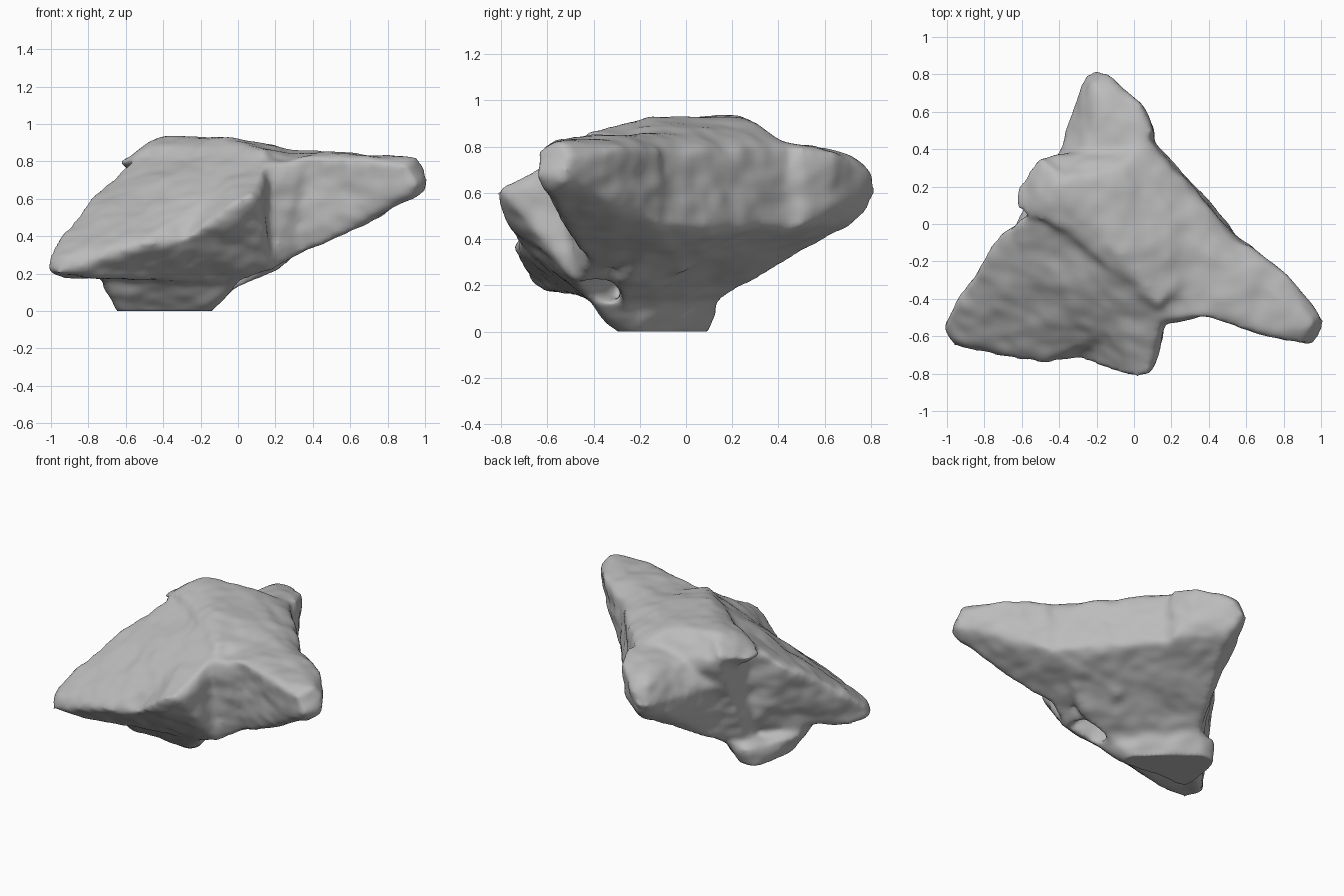
import bpy
import bmesh
from mathutils import Vector, noise

default_cube = bpy.data.objects.get("Cube")
if default_cube:
    bpy.data.objects.remove(default_cube, do_unlink=True)


def make_material(name, colour):
    material = bpy.data.materials.new(name)
    material.use_nodes = True
    material.diffuse_color = colour
    shader = material.node_tree.nodes["Principled BSDF"]
    shader.inputs["Base Color"].default_value = colour
    shader.inputs["Roughness"].default_value = 0.9
    return material


def add_chunk(target, points):
    """Add the convex hull of a few corner points to the target mesh."""
    chunk = bmesh.new()
    for point in points:
        chunk.verts.new(point)
    hull = bmesh.ops.convex_hull(chunk, input=chunk.verts)
    unused = [v for v in hull["geom_interior"] if isinstance(v, bmesh.types.BMVert)]
    bmesh.ops.delete(chunk, geom=unused, context="VERTS")
    bmesh.ops.recalc_face_normals(chunk, faces=chunk.faces)
    copies = {v: target.verts.new(v.co) for v in chunk.verts}
    for face in chunk.faces:
        target.faces.new([copies[v] for v in face.verts])
    chunk.free()


# Steep foot, sunk slightly below the ground so it can be cut flat
foot = [
    (-.63, -.24, -.04), (-.2, -.26, -.04), (-.18, -.18, -.04),
    (-.5, .08, -.04), (-.58, .08, -.04), (0, -.42, .13), (0, -.28, .13),
    (-.42, .14, .14), (-.55, .12, .12), (-.73, -.2, .15), (-.73, -.42, .17),
    (-.3, -.44, .16),
]

# Central mass with the plateau, the overhanging wall and the long underside
core = [
    (0, -.28, .12), (-.4, .12, .13), (-.5, .06, .12), (-.5, -.2, .12),
    (-.42, .22, .935), (-.15, .27, .935), (-.08, -.14, .93), (-.52, .06, .87),
    (-.5, .35, .8), (.14, -.43, .86), (.45, -.1, .84), (.1, .43, .81),
    (.6, -.14, .77), (.4, .1, .43), (.56, -.05, .46), (.1, .45, .46),
    (.2, -.3, .21),
]

# Broad slope running down to the low left tip
slope = [
    (-1.02, -.54, .29), (-1.02, -.55, .21), (-.96, -.66, .2), (-.95, -.63, .29),
    (-.94, -.46, .18), (-.75, -.62, .17), (-.68, -.24, .18), (-.5, 0, .2),
    (-.3, -.73, .37), (-.5, -.75, .36), (-.1, -.1, .91), (-.48, .1, .87),
    (-.83, -.27, .55), (-.72, -.05, .67), (0, -.42, .15), (.14, -.45, .84),
]

# Front nose
nose = [
    (.07, -.82, .62), (-.03, -.82, .58), (0, -.79, .5), (.13, -.7, .63),
    (.12, -.76, .55), (-.3, -.73, .37), (-.1, -.76, .47), (-.1, -.1, .9),
    (.19, -.48, .22), (.17, -.45, .83), (-.3, -.42, .16), (0, -.42, .14),
]

# Web of stone filling the hollow between nose and arm
web = [(.08, -.51, .8), (.2, -.53, .76), (.36, -.51, .82), (.22, -.5, .36),
       (.18, -.47, .21), (.32, -.42, .29), (.3, -.2, .84), (.1, -.3, .2)]

# Long arm reaching out to the side
arm = [
    (1.02, -.5, .75), (1.02, -.54, .65), (.96, -.65, .67), (.9, -.65, .78),
    (.96, -.54, .83), (.94, -.58, .6), (.83, -.28, .8), (.82, -.3, .62),
    (.55, -.56, .83), (.6, -.51, .42), (.3, -.48, .83), (.28, -.42, .28),
    (.6, -.1, .45), (.63, -.12, .78), (.2, 0, .87), (.1, 0, .25),
]

# Tapering back spur
spur = [
    (-.42, .12, .13), (-.1, .14, .25), (-.05, .45, .39), (-.28, .44, .31),
    (-.2, .83, .6), (-.14, .81, .68), (-.26, .8, .6), (-.22, .75, .74),
    (.04, .65, .78), (-.15, .62, .8), (-.24, .55, .62), (-.15, .72, .46),
    (.05, .6, .52), (.1, .5, .46), (.1, .5, .8), (0, .32, .83),
    (-.28, .33, .78), (.1, .3, .41), (-.42, .32, .6),
]

# Small knob on the rim of the plateau
knob = [(-.64, .08, .79), (-.62, .2, .8), (-.5, .37, .84), (-.4, .3, .91),
        (-.5, 0, .87), (-.5, .2, .7), (-.42, .1, .91)]

bm = bmesh.new()
for corners in (foot, core, slope, nose, web, arm, spur, knob):
    add_chunk(bm, corners)
mesh = bpy.data.meshes.new("rock")
bm.to_mesh(mesh)
bm.free()
rock = bpy.data.objects.new("rock", mesh)
bpy.context.collection.objects.link(rock)

# Fuse the chunks and wear down their edges
fuse = rock.modifiers.new("fuse", "REMESH")
fuse.mode = "VOXEL"
fuse.voxel_size = 0.02
wear = rock.modifiers.new("wear", "SMOOTH")
wear.factor = 0.5
wear.iterations = 14
graph = bpy.context.evaluated_depsgraph_get()
worn = bpy.data.meshes.new_from_object(rock.evaluated_get(graph))
rock.modifiers.clear()
rock.data = worn
worn.name = "rock"

# Weathered lumps, stretched along the strata
bm = bmesh.new()
bm.from_mesh(worn)
bm.normal_update()
offsets = []
for v in bm.verts:
    p = Vector((v.co.x, v.co.y, v.co.z * 1.4))
    lump = 0.014 * noise.noise(p * 5) + 0.007 * noise.noise(p * 11)
    offsets.append(v.normal * lump)
for v, offset in zip(bm.verts, offsets):
    v.co += offset

# Centre the rock and cut the foot flat on the ground
for axis in range(2):
    spread = [v.co[axis] for v in bm.verts]
    middle = (min(spread) + max(spread)) / 2
    for v in bm.verts:
        v.co[axis] -= middle
for v in bm.verts:
    v.co.z = max(v.co.z, 0)
for face in bm.faces:
    face.smooth = True
bm.to_mesh(worn)
bm.free()

worn.materials.clear()
worn.materials.append(make_material("stone grey", (0.5, 0.5, 0.5, 1)))
